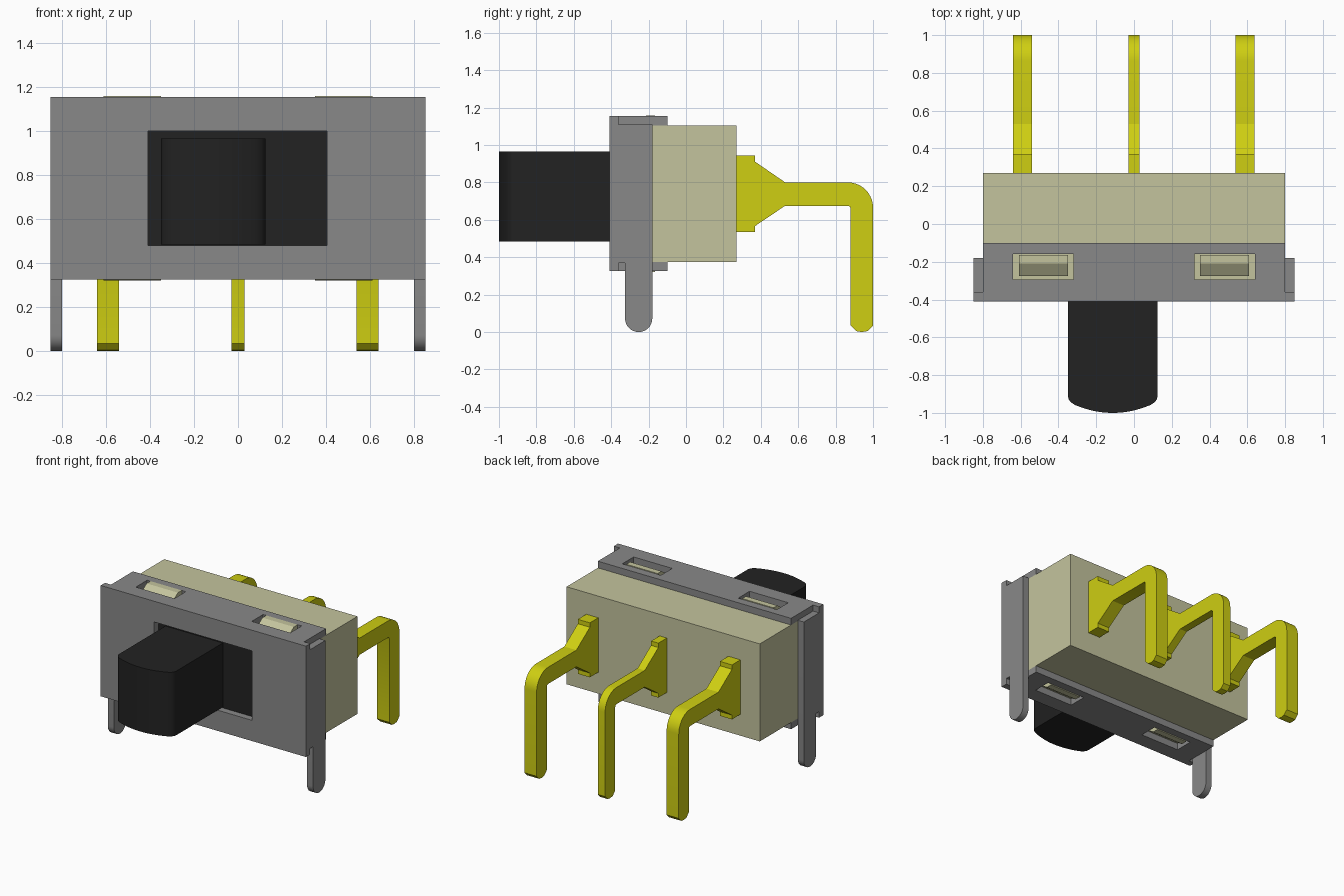
import bpy, bmesh, math
from mathutils import Vector

cube = bpy.data.objects.get("Cube")
if cube:
    bpy.data.objects.remove(cube, do_unlink=True)


def material(name, r, g, b):
    m = bpy.data.materials.new(name)
    m.use_nodes = True
    m.diffuse_color = (r, g, b, 1)
    m.node_tree.nodes["Principled BSDF"].inputs["Base Color"].default_value = (r, g, b, 1)
    return m


GREY = material("grey metal", 0.25, 0.25, 0.25)
BEIGE = material("beige plastic", 0.55, 0.55, 0.34)
YELLOW = material("yellow contact", 0.62, 0.62, 0.006)
BLACK = material("black plastic", 0.016, 0.016, 0.016)


def prism(name, mat, points, axis, lo, hi, smooth=False):
    """Extrude a 2D profile along an axis: 'x' takes (y, z), 'z' takes (x, y)."""
    def place(p):
        return (lo, p[0], p[1]) if axis == "x" else (p[0], p[1], lo)
    bm = bmesh.new()
    face = bm.faces.new([bm.verts.new(place(p)) for p in points])
    ext = bmesh.ops.extrude_face_region(bm, geom=[face])
    shift = Vector((hi - lo, 0, 0)) if axis == "x" else Vector((0, 0, hi - lo))
    bmesh.ops.translate(bm, vec=shift,
                        verts=[v for v in ext["geom"] if isinstance(v, bmesh.types.BMVert)])
    bmesh.ops.recalc_face_normals(bm, faces=bm.faces)
    mesh = bpy.data.meshes.new(name)
    bm.to_mesh(mesh)
    bm.free()
    mesh.materials.append(mat)
    ob = bpy.data.objects.new(name, mesh)
    bpy.context.collection.objects.link(ob)
    if smooth:
        bpy.ops.object.select_all(action="DESELECT")
        ob.select_set(True)
        bpy.context.view_layer.objects.active = ob
        bpy.ops.object.shade_smooth_by_angle(angle=math.radians(30))
    return ob


def box(name, mat, x, y, z):
    return prism(name, mat, [(x[0], y[0]), (x[1], y[0]), (x[1], y[1]), (x[0], y[1])],
                 "z", z[0], z[1])


def cut(ob, x, y, z):
    """Cut a rectangular hole."""
    cutter = box("cutter", ob.data.materials[0], x, y, z)
    cutter.hide_render = True
    mod = ob.modifiers.new("hole", "BOOLEAN")
    mod.operation, mod.solver, mod.object = "DIFFERENCE", "EXACT", cutter
    bpy.ops.object.select_all(action="DESELECT")
    bpy.context.view_layer.objects.active = ob
    ob.select_set(True)
    bpy.ops.object.modifier_apply(modifier=mod.name)
    bpy.data.objects.remove(cutter, do_unlink=True)


def arc(cx, cy, r, a0, a1, n):
    return [(cx + r * math.cos(math.radians(a0 + (a1 - a0) * i / n)),
             cy + r * math.sin(math.radians(a0 + (a1 - a0) * i / n))) for i in range(n + 1)]


MID = 0.74  # mid height of the housing

# Plastic housing
box("housing", BEIGE, (-0.80, 0.80), (-0.355, 0.27), (0.375, 1.105))

# Metal cover: front plate with slider window
plate = box("cover_front", GREY, (-0.85, 0.85), (-0.41, -0.36), (0.325, 1.155))
cut(plate, (-0.408, 0.403), (-0.5, -0.3), (0.48, 1.0))

# Top and bottom flanges with latch slots, and the housing latches inside them
for side, s in (("top", 1), ("bottom", -1)):
    def zr(a, b):
        return sorted((MID + s * a, MID + s * b))
    flange = box("cover_" + side, GREY, (-0.80, 0.80), (-0.36, -0.10), zr(0.365, 0.415))
    for hand, c in (("left", 0.48), ("right", -0.48)):
        cut(flange, (c - 0.16, c + 0.16), (-0.295, -0.16), zr(0.3, 0.5))
        wedge = [(-0.275, 0.36), (-0.275, 0.375), (-0.21, 0.418), (-0.165, 0.418), (-0.165, 0.36)]
        prism(f"latch_{side}_{hand}", BEIGE, [(y, MID + s * z) for y, z in wedge],
              "x", c - 0.13, c + 0.13)

# Side flanges, each running down into a round-ended mounting leg
side_profile = ([(-0.36, 1.11), (-0.36, 0.37), (-0.326, 0.37)]
                + arc(-0.253, 0.073, 0.073, 180, 360, 16) + [(-0.18, 1.11)])
for hand, lo in (("left", 0.80), ("right", -0.85)):
    prism("cover_side_and_leg_" + hand, GREY, side_profile, "x", lo, lo + 0.05, True)

# Slider: base filling the window and a knob with a bowed end
box("slider_base", BLACK, (-0.43, 0.43), (-0.358, -0.2), (0.46, 1.02))
CX, HALF = -0.1125, 0.2375
bow = [(CX + 0.2 * t / 8, -1.0 + 0.042 * (t / 8) ** 2) for t in range(-8, 9)]
corner = [(0.2375, -0.91), (0.233, -0.928), (0.222, -0.944)]
knob = ([(CX - HALF, -0.33)] + [(CX - x, y) for x, y in corner] + bow
        + [(CX + x, y) for x, y in reversed(corner)] + [(CX + HALF, -0.33)])
prism("slider_knob", BLACK, knob, "z", 0.485, 0.965, True)

# Bent contact pins
pin = ([(0.26, 0.535), (0.37, 0.535), (0.37, 0.567), (0.53, 0.675), (0.865, 0.675),
        (0.876, 0.671), (0.88, 0.66), (0.88, 0.035), (0.91, 0.005), (0.94, 0.0),
        (0.97, 0.005), (1.0, 0.035)]
       + arc(0.865, 0.665, 0.135, 0, 90, 10)
       + [(0.53, 0.80), (0.37, 0.91), (0.37, 0.943), (0.26, 0.943)])
for name, x, w in (("left", 0.587, 0.05), ("middle", 0.0, 0.03), ("right", -0.59, 0.05)):
    prism("pin_" + name, YELLOW, pin, "x", x - w, x + w, True)
